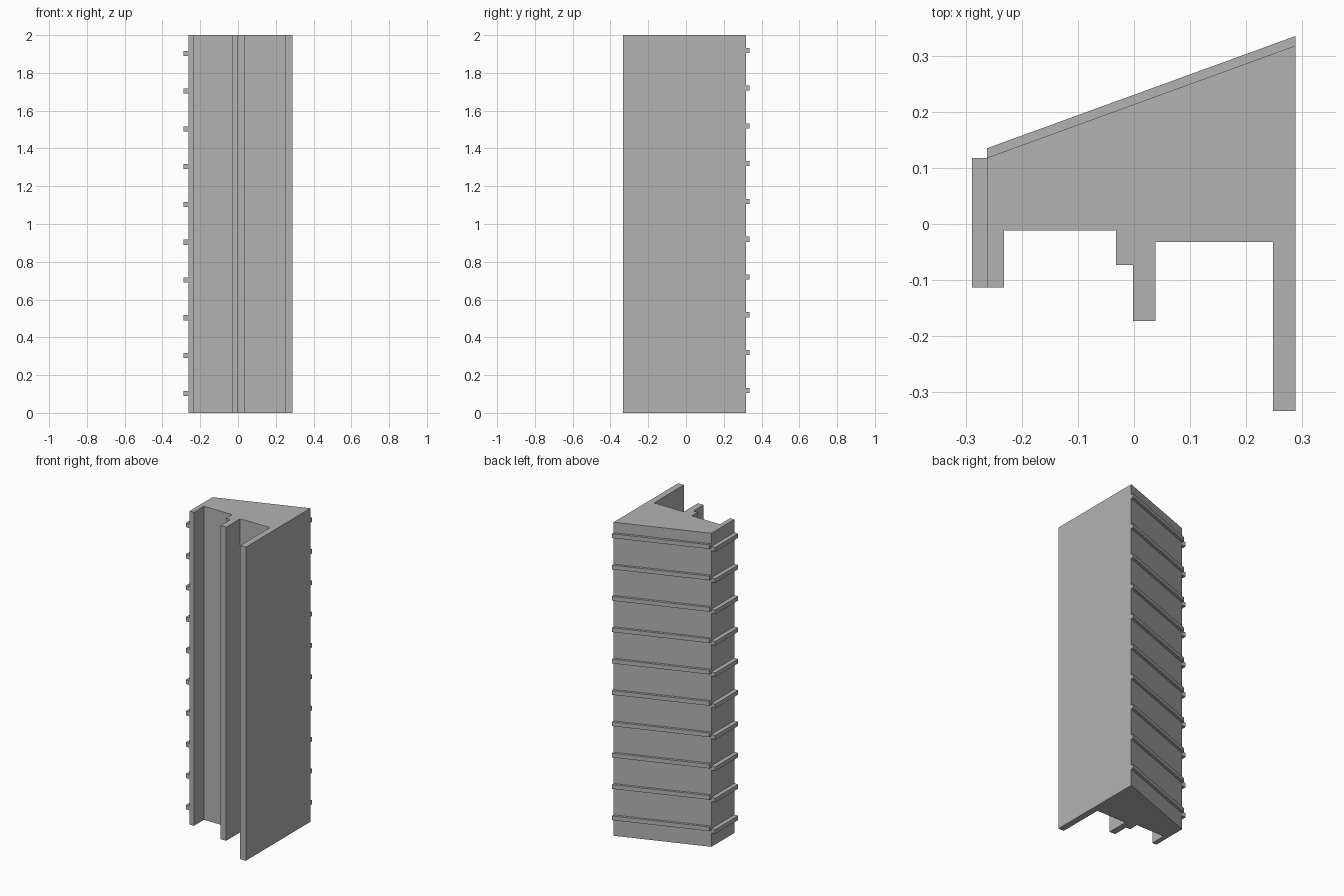
import bpy
import bmesh

cube = bpy.data.objects.get("Cube")
if cube:
    bpy.data.objects.remove(cube, do_unlink=True)

grey = bpy.data.materials.new("plain_grey")
grey.use_nodes = True
colour = (0.45, 0.45, 0.45, 1)
grey.diffuse_color = colour
grey.node_tree.nodes["Principled BSDF"].inputs["Base Color"].default_value = colour

HEIGHT = 2.0
LEFT, RIGHT = 0.288, -0.262   # outer side faces
BACK_L, BACK_R = 0.318, 0.118  # ends of the sloping back
RIB_COUNT, RIB_STEP, RIB_HEIGHT = 10, 0.2, 0.027


def extrude(name, outline, z, height):
    """Extrude a plan outline upward into a flat-faced solid."""
    bm = bmesh.new()
    face = bm.faces.new([bm.verts.new((x, y, z)) for x, y in outline])
    top = bmesh.ops.extrude_face_region(bm, geom=[face])["geom"]
    bmesh.ops.translate(bm, vec=(0, 0, height),
                        verts=[v for v in top if isinstance(v, bmesh.types.BMVert)])
    bmesh.ops.recalc_face_normals(bm, faces=bm.faces)
    mesh = bpy.data.meshes.new(name)
    bm.to_mesh(mesh)
    bm.free()
    mesh.materials.append(grey)
    obj = bpy.data.objects.new(name, mesh)
    bpy.context.collection.objects.link(obj)
    return obj


# Main column with three forward fins and a sloping back
extrude("column_body", [
    (RIGHT, -0.113), (-0.232, -0.113), (-0.232, -0.012), (-0.032, -0.012),
    (-0.032, -0.073), (-0.002, -0.073), (-0.002, -0.173), (0.038, -0.173),
    (0.038, -0.032), (0.248, -0.032), (0.248, -0.333), (LEFT, -0.333),
    (LEFT, BACK_L), (RIGHT, BACK_R)], 0, HEIGHT)

# Horizontal ribs on the right side and along the sloping back
side_plan = [(-0.289, -0.113), (RIGHT, -0.113), (RIGHT, BACK_R), (-0.289, BACK_R)]
back_plan = [(RIGHT, BACK_R), (LEFT, BACK_L), (LEFT, BACK_L + 0.017), (RIGHT, BACK_R + 0.017)]
for i in range(RIB_COUNT):
    extrude(f"side_rib_{i + 1}", side_plan, 0.09 + i * RIB_STEP, RIB_HEIGHT)
    extrude(f"back_rib_{i + 1}", back_plan, 0.106 + i * RIB_STEP, RIB_HEIGHT)
